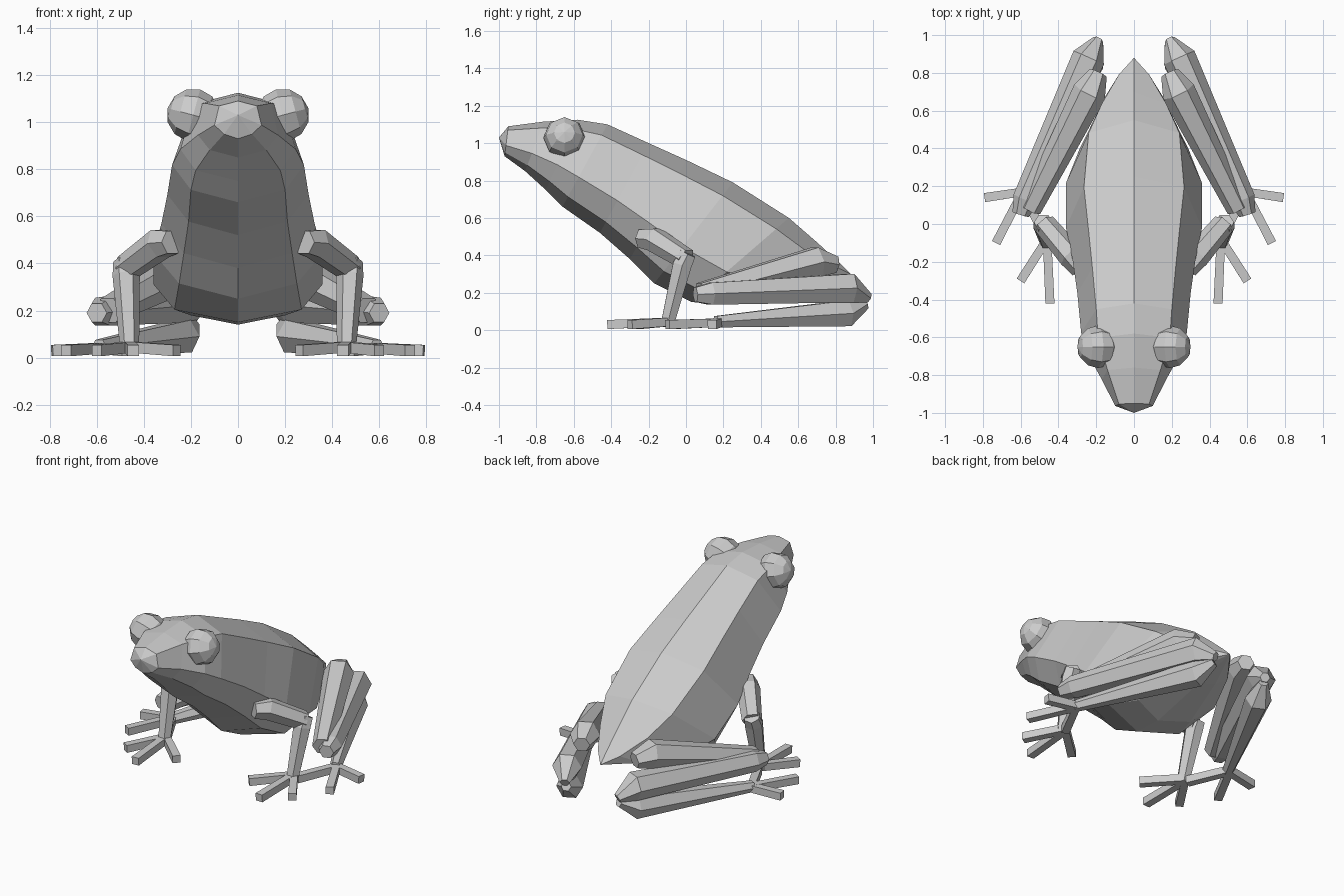
import bpy, bmesh, math
from mathutils import Vector, Matrix

if "Cube" in bpy.data.objects:
    bpy.data.objects.remove(bpy.data.objects["Cube"])


def finish(bm, name, mirror=False):
    bmesh.ops.recalc_face_normals(bm, faces=bm.faces)
    me = bpy.data.meshes.new(name)
    bm.to_mesh(me)
    bm.free()
    ob = bpy.data.objects.new(name, me)
    bpy.context.collection.objects.link(ob)
    if mirror:
        m = ob.modifiers.new("Mirror", 'MIRROR')
        m.use_clip = False
        m.use_mirror_merge = False
    return ob


def loft(bm, rings):
    n = len(rings[0])
    vr = [[bm.verts.new(p) for p in r] for r in rings]
    for a, b in zip(vr, vr[1:]):
        for i in range(n):
            j = (i + 1) % n
            bm.faces.new((a[i], a[j], b[j], b[i]))
    return vr


def fan(bm, ring, tip):
    t = bm.verts.new(tip)
    for i in range(len(ring)):
        bm.faces.new((ring[i], ring[(i + 1) % len(ring)], t))


def limb(name, nodes, sides=6, phase=0.0):
    """Faceted limb through (x, y, z, radius) nodes, mirrored to both sides."""
    bm = bmesh.new()
    pts = [Vector(n[:3]) for n in nodes]
    rings = []
    for i, p in enumerate(pts):
        t = (pts[min(i + 1, len(pts) - 1)] - pts[max(i - 1, 0)]).normalized()
        ref = Vector((0, 0, 1)) if abs(t.z) < 0.85 else Vector((0, 1, 0))
        s = t.cross(ref).normalized()
        u = s.cross(t)
        r = nodes[i][3]
        rings.append([p + r * (math.cos(a) * s + math.sin(a) * u)
                      for a in (2 * math.pi * k / sides + phase for k in range(sides))])
    vr = loft(bm, rings)
    bm.faces.new(vr[0])
    bm.faces.new(vr[-1])
    return finish(bm, name, True)


# Body: slanted eight-sided sections
# back (y, z), belly (y, z), half widths at back edge, flank, belly edge
sections = [
    (-0.95, 1.09, -0.97, 0.93, 0.08, 0.10, 0.06),
    (-0.76, 1.115, -0.86, 0.85, 0.14, 0.17, 0.12),
    (-0.58, 1.125, -0.75, 0.75, 0.19, 0.245, 0.18),
    (-0.42, 1.10, -0.66, 0.66, 0.20, 0.28, 0.20),
    (-0.20, 1.00, -0.46, 0.52, 0.22, 0.30, 0.21),
    (0.00, 0.91, -0.30, 0.38, 0.24, 0.325, 0.23),
    (0.25, 0.79, -0.17, 0.25, 0.265, 0.36, 0.25),
    (0.55, 0.60, 0.03, 0.15, 0.24, 0.36, 0.27),
    (0.70, 0.47, 0.22, 0.14, 0.17, 0.29, 0.20),
    (0.82, 0.36, 0.60, 0.23, 0.08, 0.15, 0.10),
]
rings = []
for ty, tz, by, bz, wd, ws, wb in sections:
    def at(x, f):
        return Vector((x, ty + (by - ty) * f, tz + (bz - tz) * f))
    half = [at(wd, 0.13), at(ws, 0.64), at(wb, 0.88)]
    rings.append([at(0, 0)] + half + [at(0, 1)]
                 + [Vector((-p.x, p.y, p.z)) for p in reversed(half)])
bm = bmesh.new()
vr = loft(bm, rings)
fan(bm, vr[0], (0, -1.0, 1.03))
fan(bm, vr[-1], (0, 0.88, 0.30))
finish(bm, "body")

# Eyes
bm = bmesh.new()
bmesh.ops.create_uvsphere(
    bm, u_segments=8, v_segments=6, radius=0.113,
    matrix=Matrix.Translation((0.19, -0.65, 1.03)) @ Matrix.Rotation(math.radians(75), 4, 'Y'))
finish(bm, "eyes", True)

# Folded hind legs
limb("thighs", [(0.19, 0.80, 0.35, 0.05), (0.235, 0.70, 0.365, 0.09), (0.55, 0.08, 0.20, 0.06)])
limb("shanks", [(0.19, 0.975, 0.17, 0.03), (0.24, 0.88, 0.225, 0.088),
                (0.575, 0.13, 0.195, 0.068), (0.60, 0.05, 0.19, 0.045)])
limb("ankles", [(0.19, 0.96, 0.14, 0.03), (0.235, 0.86, 0.09, 0.08), (0.59, 0.16, 0.045, 0.035)])

# Front legs
limb("upper_arms", [(0.28, -0.24, 0.49, 0.055), (0.33, -0.17, 0.485, 0.07), (0.475, 0.0, 0.38, 0.06)])
limb("forearms", [(0.48, 0.01, 0.41, 0.05), (0.475, -0.02, 0.35, 0.058), (0.46, -0.10, 0.03, 0.04)])

# Toes
feet = {
    "hind_toe": ((0.59, 0.17, 0.04), [(0.79, 0.14), (0.73, -0.10), (0.47, -0.07)]),
    "front_toe": ((0.46, -0.08, 0.045), [(0.60, -0.30), (0.445, -0.42), (0.26, -0.26)]),
}
for name, (base, tips) in feet.items():
    for i, (x, y) in enumerate(tips):
        limb(f"{name}_{i + 1}", [(*base, 0.032), (x, y, 0.03, 0.034)], 4, math.pi / 4)
